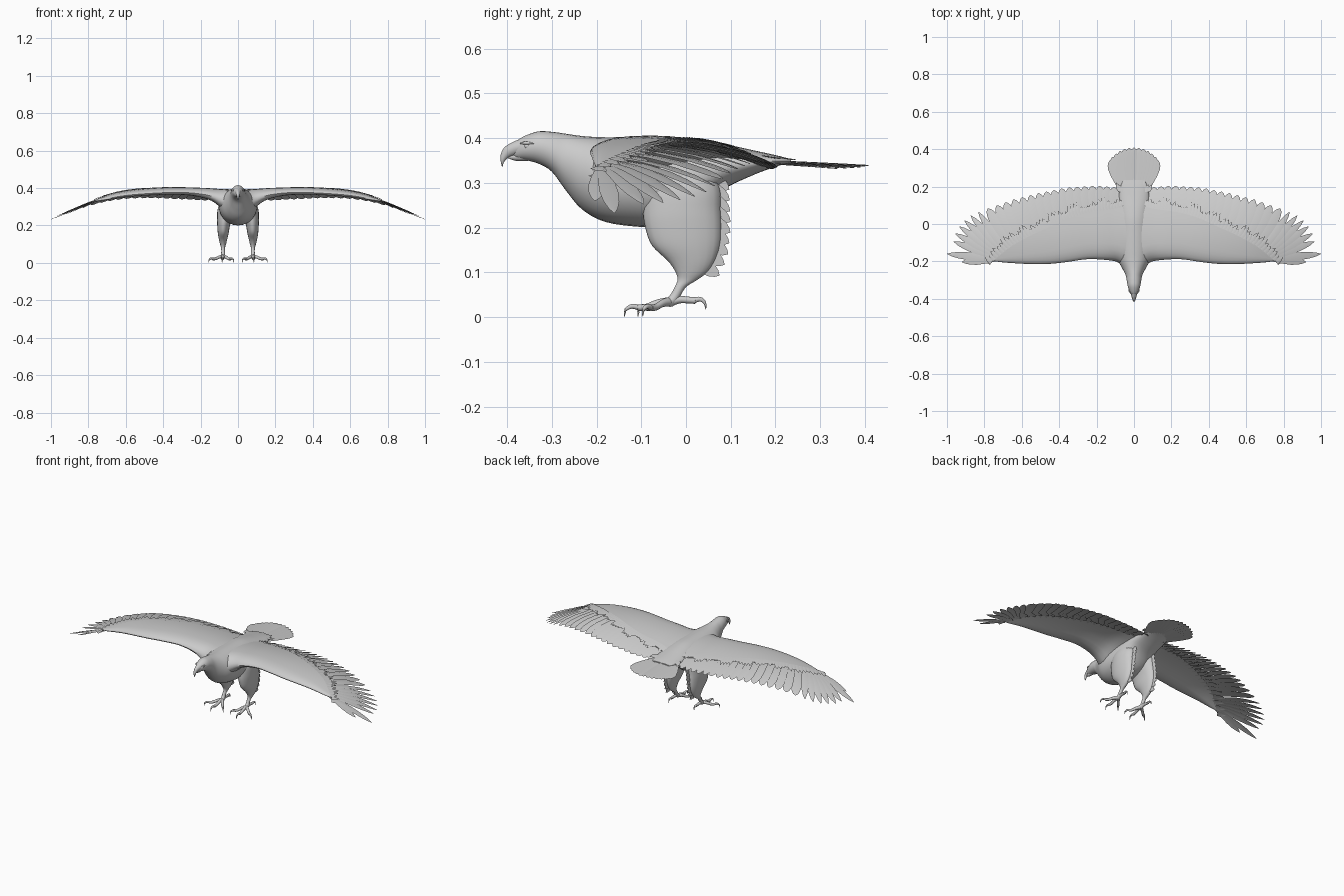
import bpy, math, random
from mathutils import Vector

if "Cube" in bpy.data.objects:
    bpy.data.objects.remove(bpy.data.objects["Cube"])
random.seed(4)

grey = bpy.data.materials.new("plumage_grey")
grey.diffuse_color = (0.6, 0.6, 0.6, 1)
grey.use_nodes = True
grey.node_tree.nodes["Principled BSDF"].inputs["Base Color"].default_value = grey.diffuse_color


def make(name, verts, faces, mirror=False, angle=50):
    me = bpy.data.meshes.new(name)
    me.from_pydata([tuple(v) for v in verts], [], faces)
    me.materials.append(grey)
    me.polygons.foreach_set("use_smooth", [True] * len(me.polygons))
    me.set_sharp_from_angle(angle=math.radians(angle))
    ob = bpy.data.objects.new(name, me)
    bpy.context.collection.objects.link(ob)
    if mirror:
        mod = ob.modifiers.new("mirror", 'MIRROR')
        mod.use_mirror_merge = False
    return ob


def spline(rows, steps=4):
    """Smooth interpolation through tuples of equal length."""
    out = []
    for i in range(len(rows) - 1):
        p = [rows[max(0, min(len(rows) - 1, i + k))] for k in (-1, 0, 1, 2)]
        for s in range(steps):
            t = s / steps
            out.append(tuple(0.5 * (2 * b + (c - a) * t + (2 * a - 5 * b + 4 * c - d) * t * t
                             + (3 * b - a - 3 * c + d) * t ** 3) for a, b, c, d in zip(*p)))
    return out + [tuple(rows[-1])]


def lerp(rows, v):
    """Piecewise linear lookup, first column is the key."""
    for a, b in zip(rows, rows[1:]):
        if v <= b[0]:
            t = max(0, (v - a[0]) / (b[0] - a[0]))
            return [p + (q - p) * t for p, q in zip(a[1:], b[1:])]
    return rows[-1][1:]


def loft(name, rings, mirror=False, angle=50):
    n = len(rings[0])
    verts = [v for r in rings for v in r]
    faces = [(i * n + j, i * n + (j + 1) % n, (i + 1) * n + (j + 1) % n, (i + 1) * n + j)
             for i in range(len(rings) - 1) for j in range(n)]
    faces += [tuple(range(n))[::-1], tuple(range((len(rings) - 1) * n, len(rings) * n))]
    return make(name, verts, faces, mirror, angle)


def ellipse(c, a, b, n):
    return [Vector(c) + Vector(a) * math.cos(2 * math.pi * k / n) + Vector(b) * math.sin(2 * math.pi * k / n)
            for k in range(n)]


def tube(name, rows, mirror=False, n=10):
    """Tapered tube along (x, y, z, radius)."""
    rows = spline(rows)
    rings = []
    for i, r in enumerate(rows):
        d = (Vector(rows[min(i + 1, len(rows) - 1)][:3]) - Vector(rows[max(i - 1, 0)][:3])).normalized()
        side = d.cross(Vector((0.3, 0, 1)) if abs(d.z) < 0.95 else Vector((0, 1, 0))).normalized()
        rings.append(ellipse(r[:3], side * r[3], side.cross(d) * r[3], n))
    return loft(name, rings, mirror)


BLADE = [(0, .55), (.3, .8), (.6, 1), (.8, .97), (.9, .75), (.96, .48), (1, .06)]
FINGER = [(0, .5), (.3, .85), (.55, 1), (.75, .85), (.9, .5), (1, .04)]
SPIKE = [(0, .9), (.4, 1), (.75, .55), (1, .05)]


class Feathers:
    """Collects flat blades into one mesh."""
    def __init__(self):
        self.v, self.f = [], []

    def add(self, root, tip, width, side, lift=None, tilt=0, shape=BLADE):
        root, tip, side = Vector(root), Vector(tip), Vector(side).normalized()
        base = len(self.v)
        for s, w in shape:
            for k in (-1, 0, 1):
                p = root.lerp(tip, s) + side * (k * w * width / 2)
                if lift:
                    p.z = lift(p.x, p.y) + tilt * k * w + (0.0015 if k == 0 else 0)
                self.v.append(p)
        for i in range(len(shape) - 1):
            for k in (0, 1):
                a = base + i * 3 + k
                self.f.append((a, a + 1, a + 4, a + 3))


# Body: y, bottom, top, half width
body = [(-.385, .358, .385, .009), (-.378, .354, .394, .015), (-.36, .351, .405, .025), (-.33, .343, .415, .034),
        (-.30, .325, .414, .039), (-.27, .285, .410, .046), (-.235, .243, .405, .064), (-.19, .216, .402, .088),
        (-.13, .204, .402, .100), (-.05, .202, .401, .102), (.02, .225, .398, .097), (.08, .282, .388, .088),
        (.14, .313, .375, .083), (.20, .336, .362, .072), (.235, .345, .353, .055)]
loft("body", [ellipse((0, y, (b + t) / 2), (w, 0, 0), (0, 0, (t - b) / 2), 28) for y, b, t, w in spline(body)])

# Beak: hooked upper half and small lower half (y, z, half width, half height)
beak = [(-.365, .379, .020, .021), (-.385, .375, .014, .016), (-.402, .367, .009, .012),
        (-.411, .352, .006, .008), (-.411, .336, .001, .002)]
loft("upper_beak", [ellipse((0, y, z), (w, 0, 0), (0, -h * .5, h * .85), 14) for y, z, w, h in spline(beak)])
tube("lower_beak", [(0, -.355, .361, .012), (0, -.38, .358, .009), (0, -.398, .357, .002)])

# Eyes and brow ridges
tube("brow", [(.019, -.371, .388, .001), (.0255, -.358, .389, .0035), (.030, -.34, .388, .001)], True, 8)
tube("eye", [(.020, -.354, .382, .005), (.0255, -.356, .382, .005), (.0275, -.3565, .382, .001)], True, 10)

# Wing surface shared by the arm and all feathers
CREST = spline([(0, .392), (.1, .396), (.2, .402), (.4, .405), (.6, .387), (.75, .348), (.9, .288), (1.02, .237)], 6)


def surf(x, y):
    return lerp(CREST, abs(x))[0] - 0.72 * (y + .08) ** 2


# Wing arm: x, leading y, trailing y, thickness
wing = spline([(0, -.235, .13, .14), (.05, -.228, .13, .13), (.09, -.203, .115, .10), (.15, -.192, .105, .062),
               (.25, -.188, .09, .042), (.35, -.202, .06, .037), (.45, -.213, .015, .034), (.55, -.214, -.03, .030),
               (.65, -.209, -.085, .024), (.72, -.203, -.14, .016), (.765, -.195, -.178, .006)])
US = [0, .02, .06, .12, .2, .3, .45, .6, .8, 1]


def under(x, y, le, te, th):
    u = (y - le) / (te - le)
    r = math.sqrt(max(0, 1 - (1 - min(u / .25, 1)) ** 2))
    taper = 1 - max(0, (u - .25) / .75) ** .7 * .92
    return surf(x, y) - th * (.5 + .5 * r) * taper


rings = []
for x, le, te, th in wing:
    top, bot = [], []
    for u in US:
        y = le + (te - le) * u
        r = math.sqrt(max(0, 1 - (1 - min(u / .25, 1)) ** 2))
        top.append((x, y, surf(x, y) - .5 * th * (1 - r)))
        bot.append((x, y, under(x, y, le, te, th)))
    rings.append(top[::-1] + bot[1:])
loft("wing_arm", rings, True)

# Flight feathers: roots and tips keyed along the wing
ROOT = [(0, .06, .03), (.3, .32, -.01), (.55, .54, -.10), (.75, .68, -.16), (1, .74, -.19)]
TIP = [(0, .07, .195), (.15, .21, .205), (.3, .36, .195), (.45, .51, .165), (.58, .65, .13), (.68, .76, .09),
       (.77, .86, .055), (.84, .92, .01), (.90, .955, -.045), (.95, .965, -.10), (.98, 1.0, -.16), (1, .92, -.203)]
KEYS = [i * .041 for i in range(17)] + [.70, .745, .785, .825, .865, .905, .945, .98, 1]
flight = Feathers()
for t in KEYS:
    r, p = lerp(ROOT, t), lerp(TIP, t)
    d = Vector((p[0] - r[0], p[1] - r[1], 0))
    far = t > .72
    flight.add((*r, 0), (*p, 0), .042 if far else .056, (d.y, -d.x, 0),
               lambda x, y: surf(x, y) - .009, .004, FINGER if far else BLADE)
make("flight_feathers", flight.v, flight.f, True)

# Ragged covert feathers along the rear of the arm, above and below
covert = Feathers()
for i in range(46):
    x = .05 + .71 * i / 45
    le, te, th = lerp(wing, x)
    slant = .008 + .06 * (x / .76) ** 2
    ln = random.uniform(.0, .045)
    d = Vector((slant, .05, 0)).normalized()
    root = Vector((x, te - .03, 0))
    covert.add(root, root + d * (.03 + ln), .028, (d.y, -d.x, 0),
               lambda x, y: surf(x, y) + .001, .002, SPIKE)
    if i % 2:
        covert.add(root, root + d * (.03 + ln), .04, (d.y, -d.x, 0),
                   lambda x, y: surf(x, y) - .014, .003, SPIKE)
make("covert_feathers", covert.v, covert.f, True)

# Tail fan and the short feathers over its base
tail = Feathers()


def tail_z(x, y):
    return .349 - .05 * (y - .2) - .3 * x * x


for i in range(13):
    k = (i - 6) / 6
    a = k * 1.05
    tip = (math.sin(a) * .150, .268 + math.cos(a) * .141, 0)
    root = (k * .045, .15, 0)
    d = Vector(tip) - Vector(root)
    tail.add(root, tip, .056, (d.y, -d.x, 0), lambda x, y, k=k: tail_z(x, y) - .006 * abs(k), .002 * (1 if k > 0 else -1))
for i in range(11):
    k = (i - 5) / 5
    tail.add((k * .07, .17, 0), (k * .095, .245 - .03 * abs(k) + random.uniform(-.015, .012), 0), .03,
             (1, 0, 0), lambda x, y: tail_z(x, y) + .008 - .08 * (y - .2), .001, SPIKE)
make("tail_feathers", tail.v, tail.f)

# Legs: z, x, y, half width, half depth
leg = [(.345, .050, -.01, .035, .060), (.29, .064, -.008, .044, .084), (.24, .072, -.009, .040, .087),
       (.20, .077, -.006, .034, .085), (.16, .079, .0, .029, .076), (.125, .080, .012, .022, .052),
       (.10, .080, .012, .016, .035), (.083, .080, .003, .011, .022), (.068, .080, -.012, .0095, .013),
       (.05, .080, -.023, .010, .012), (.035, .080, -.034, .012, .015), (.024, .080, -.038, .007, .009)]
loft("leg", [ellipse((x, y, z), (w, 0, 0), (0, h, 0), 20) for z, x, y, w, h in spline(leg)], True)

# Feather fringe down the back of each thigh
fringe = Feathers()
for i in range(9):
    z = .305 - .024 * i
    yb = lerp([(.09, .035), (.12, .058), (.16, .072), (.22, .078), (.32, .074)], z)[0]
    x = lerp([(.09, .08), (.2, .077), (.32, .062)], z)[0]
    for dx in (-.006, .006):
        fringe.add((x + dx, yb - .045, z + .022), (x + dx * .4, yb + .022, z - .02), .034, (0, .5, .85), shape=FINGER)
make("thigh_fringe", fringe.v, fringe.f, True)

# Toes with curved claws: direction x, y, and length
for name, dx, dy, ln in (("middle_toe", .05, -1, .076), ("inner_toe", -.62, -.78, .068),
                         ("outer_toe", .78, -.62, .073), ("hind_toe", .05, 1, .060)):
    d = Vector((dx, dy)).normalized()
    c = Vector((.08, -.036))

    def at(s, z, r):
        p = c + d * ln * s
        return (p.x, p.y, z, r)
    up = .016 if name == "hind_toe" else 0
    tube(name, [at(0, .034, .011), at(.35, .031 + up * .5, .0085), at(.7, .022 + up, .0075), at(.95, .021 + up, .0075)], True)
    tube(name.replace("toe", "claw"), [at(.9, .021 + up, .0065), at(1.12, .024 + up, .0055),
                                       at(1.3, .016 + up, .0035), at(1.34, .001 + up, .0006)], True, 8)
